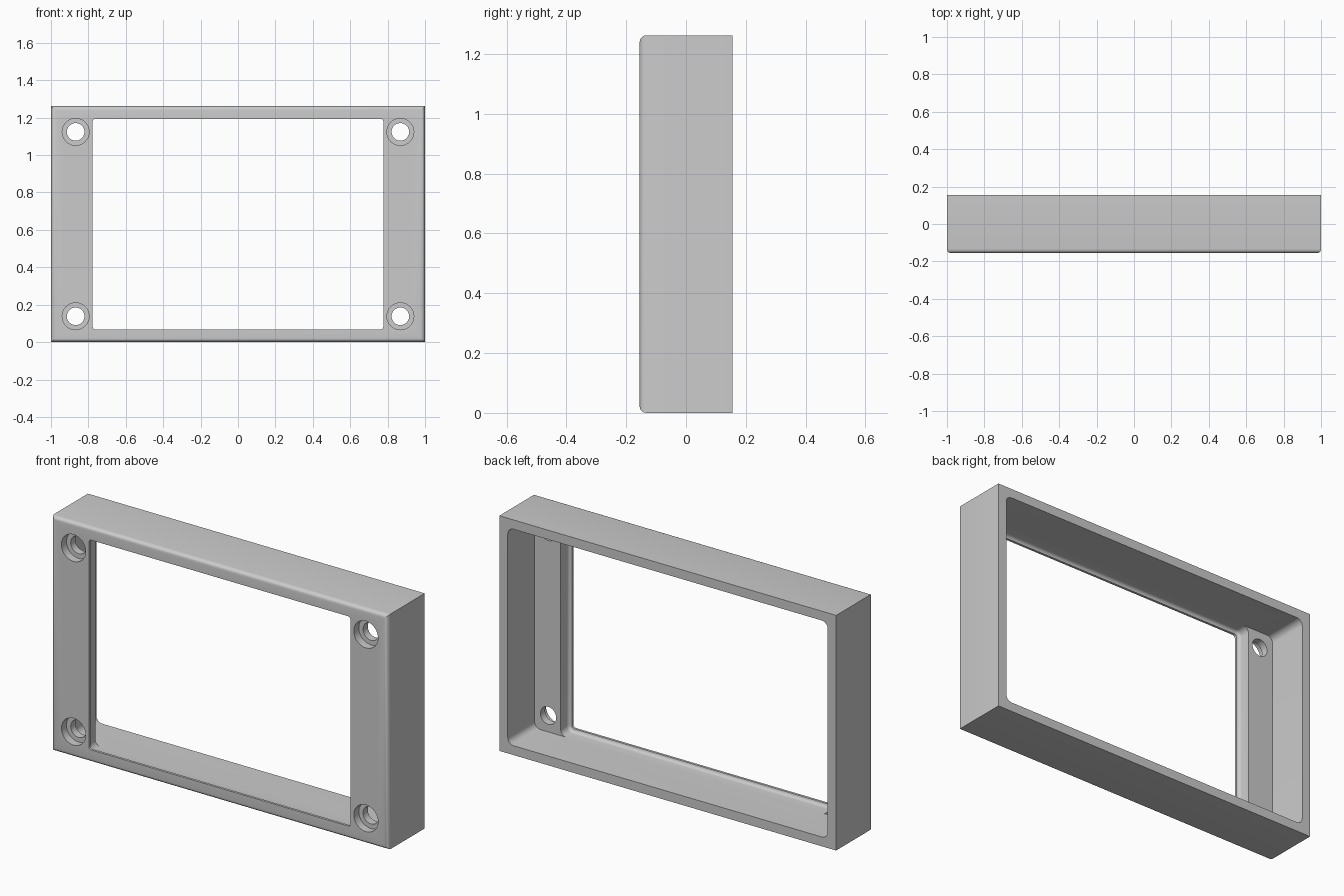
import bpy, bmesh, math

if "Cube" in bpy.data.objects:
    bpy.data.objects.remove(bpy.data.objects["Cube"])

H, D = 1.262, 0.155          # height, half depth
ZC = H / 2                   # centre height
BAR_Y = -0.072               # back of the front plate

grey = bpy.data.materials.new("plain_grey")
grey.diffuse_color = (0.6, 0.6, 0.6, 1)
grey.use_nodes = True
grey.node_tree.nodes["Principled BSDF"].inputs["Base Color"].default_value = grey.diffuse_color


def make_object(name, bm):
    bmesh.ops.recalc_face_normals(bm, faces=bm.faces[:])
    me = bpy.data.meshes.new(name)
    bm.to_mesh(me)
    bm.free()
    ob = bpy.data.objects.new(name, me)
    bpy.context.collection.objects.link(ob)
    me.materials.append(grey)
    return ob


def rounded_rect(hx, hz, r, y, n=6):
    """Rounded rectangle loop in the xz plane, centred at mid height."""
    pts = []
    for k, (sx, sz) in enumerate([(1, 1), (-1, 1), (-1, -1), (1, -1)]):
        for i in range(n + 1):
            a = math.pi / 2 * (k + i / n)
            pts.append((sx * (hx - r) + r * math.cos(a), y,
                        ZC + sz * (hz - r) + r * math.sin(a)))
    return pts


def circle(cx, cz, r, y, n=40):
    return [(cx + r * math.cos(2 * math.pi * i / n), y,
             cz + r * math.sin(2 * math.pi * i / n)) for i in range(n)]


def loft(name, loops):
    """Closed solid through a series of equal loops."""
    bm = bmesh.new()
    rings = [[bm.verts.new(p) for p in loop] for loop in loops]
    n = len(rings[0])
    for a, b in zip(rings, rings[1:]):
        for i in range(n):
            j = (i + 1) % n
            bm.faces.new((a[i], a[j], b[j], b[i]))
    bm.faces.new(rings[0])
    bm.faces.new(rings[-1])
    return make_object(name, bm)


# Outer block with rounded front edges
bm = bmesh.new()
bmesh.ops.create_cube(bm, size=1)
for v in bm.verts:
    v.co = (v.co.x * 2, v.co.y * 2 * D, v.co.z * H + ZC)
front = [e for e in bm.edges if all(v.co.y < 0 for v in e.verts)]
bmesh.ops.bevel(bm, geom=front, offset=0.022, segments=5, profile=0.5,
                affect='EDGES')
frame = make_object("bezel_frame", bm)

# Rear cavity, leaving thin walls
CX, CZ = 0.95, ZC - 0.05
cutters = [loft("cavity_cutter", [rounded_rect(CX, CZ, 0.035, 0.3),
                                  rounded_rect(CX, CZ, 0.035, BAR_Y)])]

# Window with a concave fillet behind its front lip
R = 0.018
loops = [rounded_rect(0.795, CZ, 0.033, -0.02)]
for i in range(6):
    a = math.pi / 2 * i / 5
    inset = R * (1 - math.cos(a))
    loops.append(rounded_rect(0.795 - inset, CZ - inset, 0.033 - inset,
                              -0.124 - R * math.sin(a)))
loops.append(rounded_rect(0.795 - R, CZ - R, 0.033 - R, -0.3))
cutters.append(loft("window_cutter", loops))

# Counterbored screw holes in the corners
for sx in (-1, 1):
    for sz in (-1, 1):
        x, z = sx * 0.868, ZC + sz * 0.493
        cutters.append(loft("counterbore_cutter", [
            circle(x, z, 0.072, -0.3), circle(x, z, 0.072, -0.112),
            circle(x, z, 0.047, -0.112), circle(x, z, 0.047, 0.0)]))

# Cut the openings, then drop the cutters
bpy.context.view_layer.objects.active = frame
frame.select_set(True)
for c in cutters:
    c.hide_render = True
    m = frame.modifiers.new("cut", 'BOOLEAN')
    m.operation, m.solver, m.object = 'DIFFERENCE', 'EXACT', c
    bpy.ops.object.modifier_apply(modifier=m.name)
    bpy.data.objects.remove(c, do_unlink=True)

bpy.ops.object.shade_smooth_by_angle(angle=math.radians(30))
